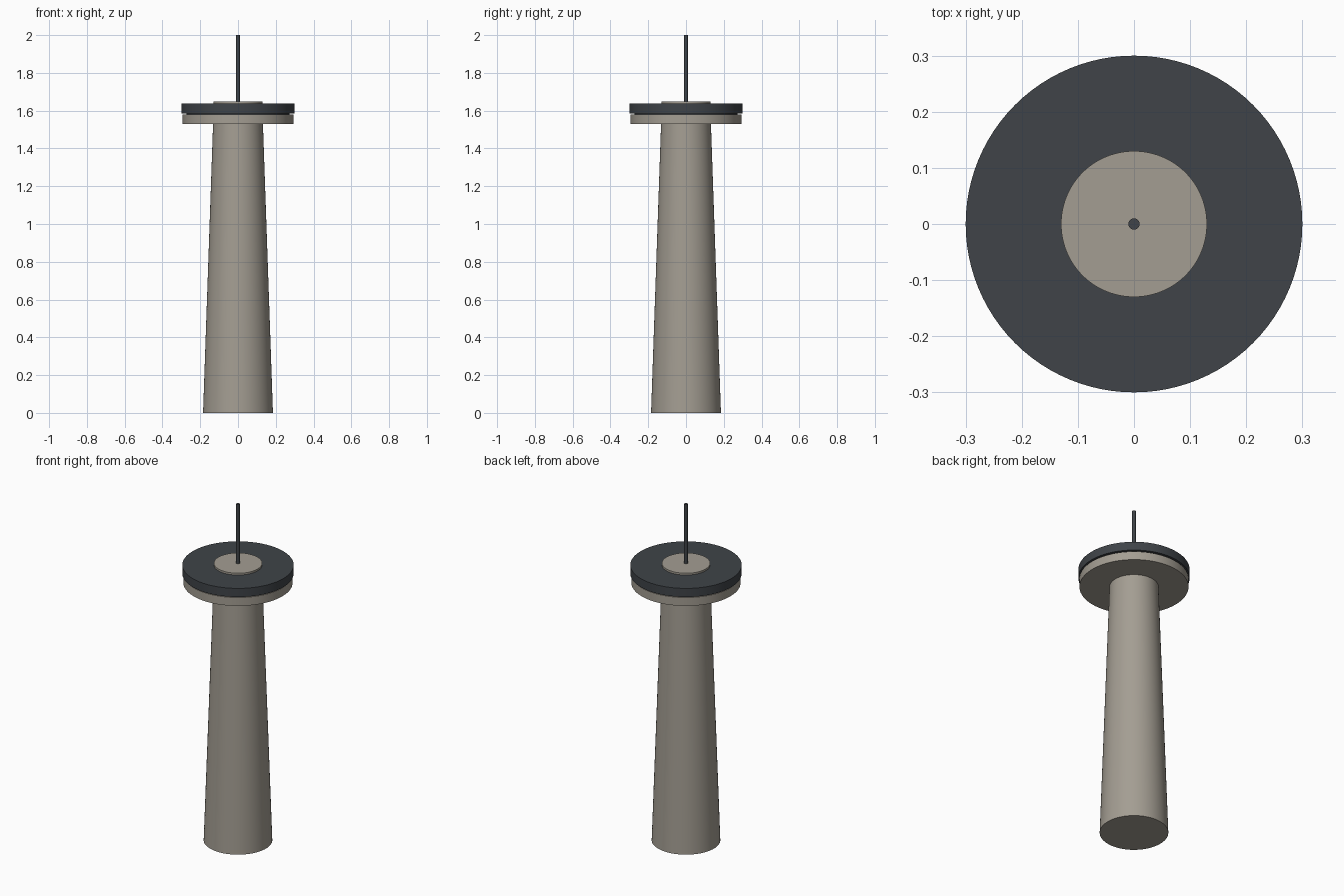
import bpy, bmesh, math

if "Cube" in bpy.data.objects:
    bpy.data.objects.remove(bpy.data.objects["Cube"])

def material(name, color):
    m = bpy.data.materials.new(name)
    m.diffuse_color = (*color, 1)
    m.use_nodes = True
    m.node_tree.nodes["Principled BSDF"].inputs["Base Color"].default_value = m.diffuse_color
    return m

stone = material("warm_grey", (0.37, 0.34, 0.29))
dark = material("dark_grey", (0.05, 0.057, 0.065))

def drum(name, z0, z1, r0, r1, mat, sides=96):
    """Closed vertical cylinder or tapered drum between two heights."""
    bm = bmesh.new()
    bmesh.ops.create_cone(bm, cap_ends=True, segments=sides,
                          radius1=r0, radius2=r1, depth=z1 - z0)
    bmesh.ops.translate(bm, verts=bm.verts, vec=(0, 0, (z0 + z1) / 2))
    mesh = bpy.data.meshes.new(name)
    bm.to_mesh(mesh)
    bm.free()
    mesh.materials.append(mat)
    ob = bpy.data.objects.new(name, mesh)
    bpy.context.collection.objects.link(ob)
    bpy.context.view_layer.objects.active = ob
    ob.select_set(True)
    bpy.ops.object.shade_smooth_by_angle(angle=math.radians(30))
    ob.select_set(False)
    return ob

# Tapered tower shaft
drum("shaft", 0.0, 1.53, 0.185, 0.132, stone)
# Pod: lower deck, recessed seam, window band, roof cap
drum("lower_deck", 1.53, 1.58, 0.294, 0.294, stone)
drum("deck_seam", 1.58, 1.586, 0.272, 0.272, dark)
drum("window_band", 1.586, 1.637, 0.30, 0.30, dark)
drum("roof_cap", 1.637, 1.648, 0.13, 0.13, stone)
# Antenna mast
drum("antenna", 1.648, 2.0, 0.01, 0.01, dark, 24)
